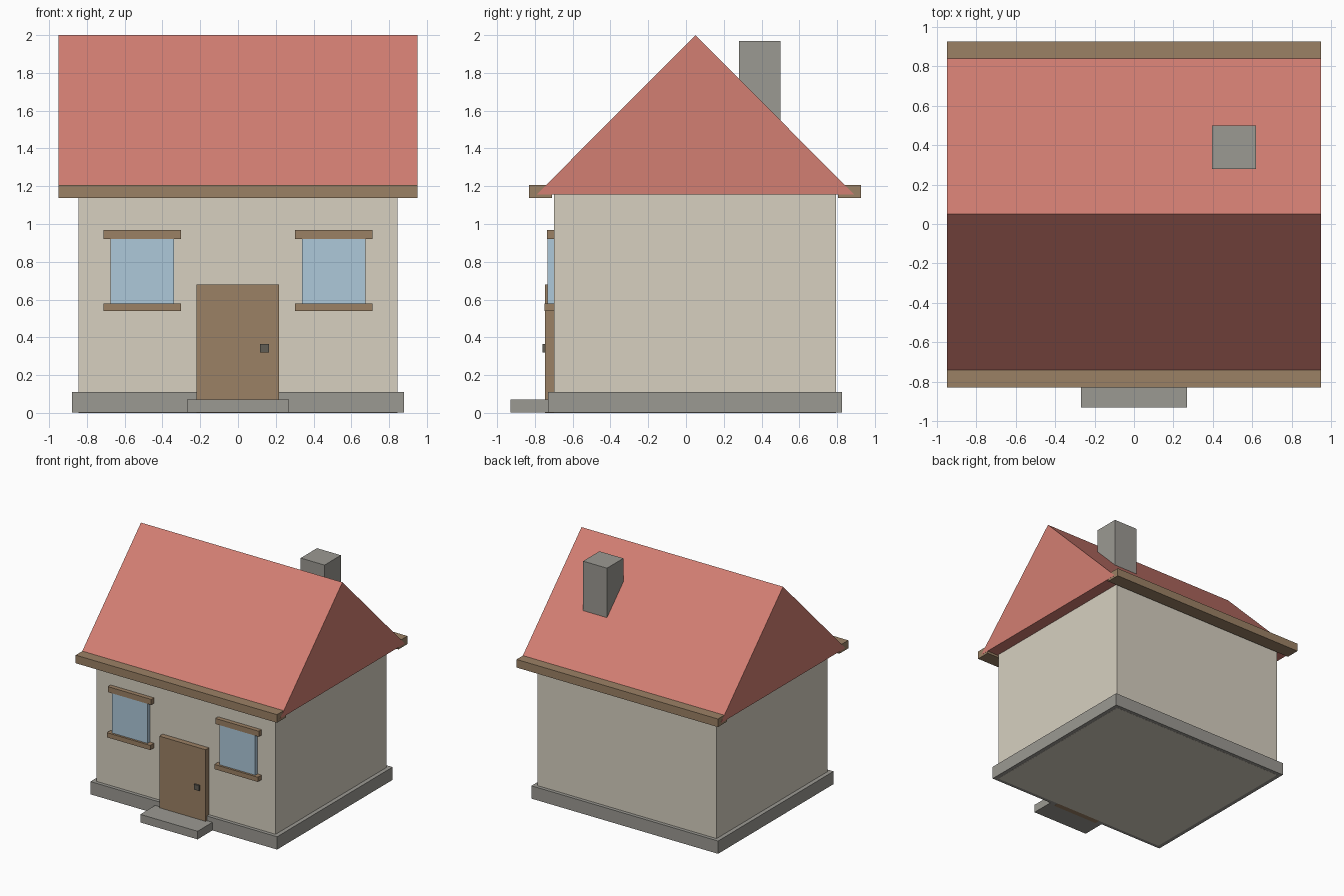
import bpy

if "Cube" in bpy.data.objects:
    bpy.data.objects.remove(bpy.data.objects["Cube"])


def material(name, r, g, b):
    m = bpy.data.materials.new(name)
    m.diffuse_color = (r, g, b, 1)
    m.use_nodes = True
    m.node_tree.nodes["Principled BSDF"].inputs["Base Color"].default_value = m.diffuse_color
    return m


STONE = material("stone", 0.33, 0.32, 0.29)
PLASTER = material("plaster", 0.68, 0.63, 0.53)
WOOD = material("wood", 0.33, 0.22, 0.13)
TILE = material("roof_tile", 0.65, 0.21, 0.17)
GLASS = material("glass", 0.42, 0.58, 0.70)
METAL = material("dark_metal", 0.12, 0.11, 0.09)


def add_mesh(name, verts, faces, mat):
    mesh = bpy.data.meshes.new(name)
    mesh.from_pydata(verts, [], faces)
    mesh.materials.append(mat)
    obj = bpy.data.objects.new(name, mesh)
    bpy.context.collection.objects.link(obj)
    return obj


def box(name, xs, ys, zs, mat):
    verts = [(x, y, z) for x in xs for y in ys for z in zs]
    faces = [(0, 1, 3, 2), (4, 6, 7, 5), (0, 4, 5, 1),
             (2, 3, 7, 6), (0, 2, 6, 4), (1, 5, 7, 3)]
    return add_mesh(name, verts, faces, mat)


# Walls and stone base
box("walls", (-0.845, 0.845), (-0.70, 0.795), (0.0, 1.158), PLASTER)
box("foundation", (-0.88, 0.88), (-0.73, 0.825), (0.001, 0.11), STONE)
box("door_step", (-0.27, 0.27), (-0.93, -0.70), (0.001, 0.07), STONE)

# Solid gable roof: triangular profile extruded along x
profile = [(-0.79, 1.157), (0.89, 1.157), (0.05, 2.0)]
add_mesh("roof", [(x, y, z) for x in (-0.95, 0.95) for y, z in profile],
         [(0, 2, 1), (3, 4, 5), (0, 1, 4, 3), (1, 2, 5, 4), (2, 0, 3, 5)], TILE)

# Eaves boards
box("front_eave", (-0.949, 0.949), (-0.83, -0.71), (1.138, 1.207), WOOD)
box("back_eave", (-0.949, 0.949), (0.806, 0.926), (1.138, 1.207), WOOD)

# Chimney
box("chimney", (0.395, 0.62), (0.28, 0.50), (1.40, 1.97), STONE)

# Door and handle
box("door", (-0.22, 0.217), (-0.746, -0.69), (0.0, 0.68), WOOD)
box("door_handle", (0.116, 0.164), (-0.76, -0.74), (0.32, 0.365), METAL)

# Windows with lintel and sill on both sides
for side, cx in (("left", -0.507), ("right", 0.507)):
    box(side + "_window", (cx - 0.167, cx + 0.167), (-0.732, -0.69), (0.56, 0.94), GLASS)
    box(side + "_lintel", (cx - 0.205, cx + 0.205), (-0.737, -0.69), (0.92, 0.967), WOOD)
    box(side + "_sill", (cx - 0.205, cx + 0.205), (-0.75, -0.69), (0.54, 0.58), WOOD)
